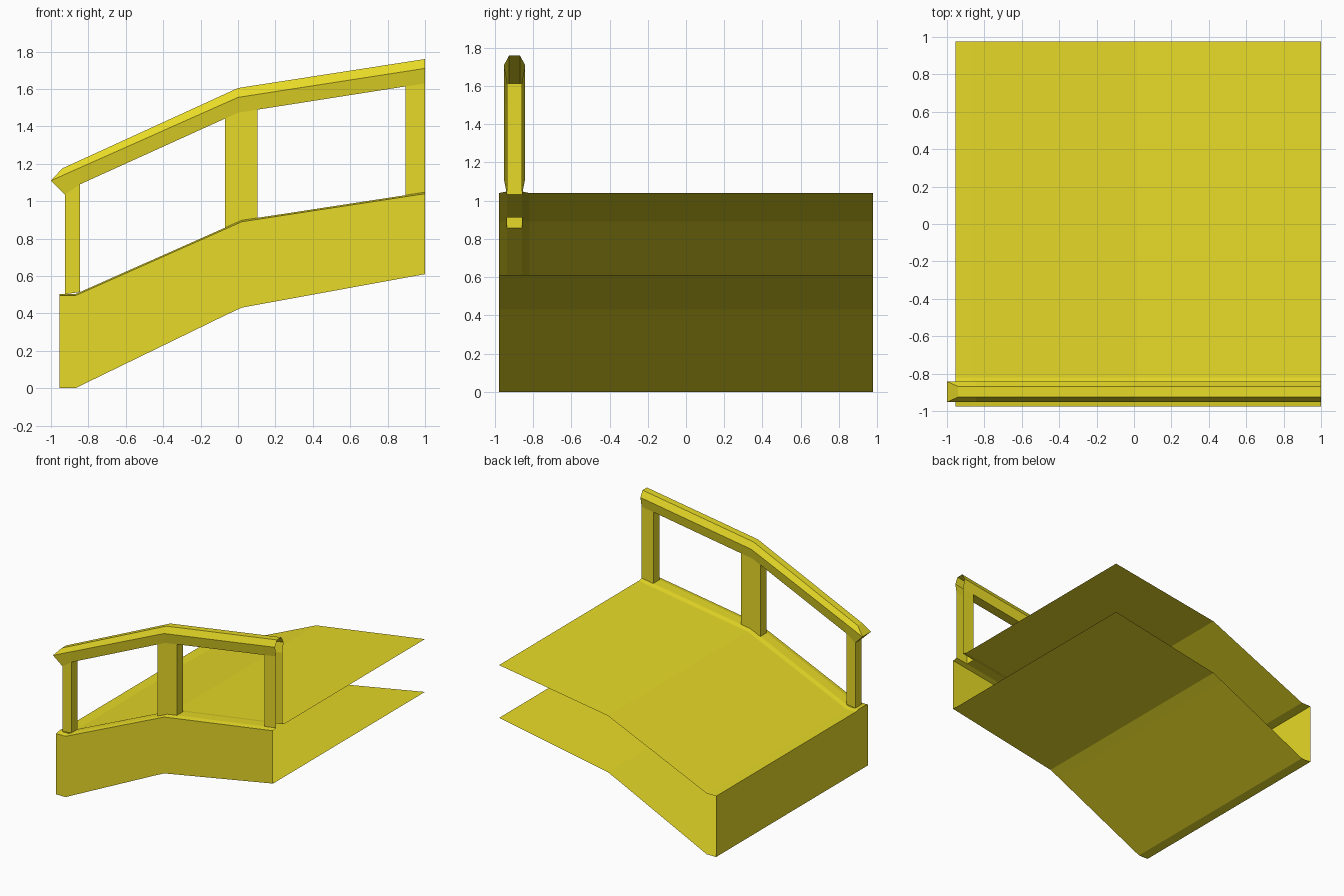
import bpy, bmesh

if "Cube" in bpy.data.objects:
    bpy.data.objects.remove(bpy.data.objects["Cube"])

mat = bpy.data.materials.new("yellow")
mat.diffuse_color = (0.8, 0.7, 0.02, 1)
mat.use_nodes = True
mat.node_tree.nodes["Principled BSDF"].inputs["Base Color"].default_value = mat.diffuse_color

# Side profiles as (x, z) polylines
DECK_TOP = [(-0.955, 0.495), (-0.87, 0.495), (0.02, 0.89), (1, 1.04)]
DECK_LOW = [(-0.955, 0.0), (-0.87, 0.0), (0.015, 0.43), (1, 0.61)]
RAIL_TOP = [(-0.94, 1.175), (0, 1.605), (1, 1.76)]
RAIL_SIDE = [(-1, 1.11), (0, 1.555), (1, 1.71)]
RAIL_LOW = [(-0.925, 1.035), (-0.845, 1.09), (0, 1.473), (1, 1.63)]
POSTS = [(-0.925, -0.845), (-0.07, 0.105), (0.895, 1.0)]
YC, HALF = -0.897, 0.04          # railing centre line, post half depth
Y0, Y1 = -0.977, 0.977           # deck edges
CURB = 0.008


def height(line, x):
    for (xa, za), (xb, zb) in zip(line, line[1:]):
        if x <= xb:
            return za + (zb - za) * (x - xa) / (xb - xa)
    return line[-1][1]


def in_post(xa, xb):
    return any(a - 1e-5 < (xa + xb) / 2 < b + 1e-5 for a, b in POSTS)


def make(name, faces):
    bm = bmesh.new()
    for f in faces:
        bm.faces.new([bm.verts.new(p) for p in f])
    bmesh.ops.remove_doubles(bm, verts=bm.verts, dist=1e-4)
    bmesh.ops.recalc_face_normals(bm, faces=bm.faces)
    me = bpy.data.meshes.new(name)
    bm.to_mesh(me)
    bm.free()
    me.materials.append(mat)
    ob = bpy.data.objects.new(name, me)
    bpy.context.collection.objects.link(ob)


# Deck shell: top, underside, front wall and left end; back and right stay open
xs = [-0.955, -0.925, -0.87, -0.845, -0.07, 0.02, 0.105, 0.895, 1.0]
ys = [(Y0, 0), (YC - HALF, CURB), (YC + HALF, CURB), (-0.82, 0), (Y1, 0)]
deck = []
for xa, xb in zip(xs, xs[1:]):
    ta, tb = height(DECK_TOP, xa), height(DECK_TOP, xb)
    for i in range(4):
        if i == 1 and in_post(xa, xb):
            continue                      # hollow post stands here
        (ya, ca), (yb, cb) = ys[i], ys[i + 1]
        deck.append([(xa, ya, ta + ca), (xb, ya, tb + ca),
                     (xb, yb, tb + cb), (xa, yb, ta + cb)])
    la, lb = height(DECK_LOW, xa), height(DECK_LOW, xb)
    deck.append([(xa, Y1, la), (xb, Y1, lb), (xb, Y0, lb), (xa, Y0, la)])
    deck.append([(xa, Y0, la), (xb, Y0, lb), (xb, Y0, ta), (xa, Y0, ta)]
                if ta == tb else
                [(xa, Y0, la), (xb, Y0, lb), (xb, Y0, tb), (xa, Y0, ta)])
x, z = DECK_TOP[0]
deck.append([(x, Y0, 0)] + [(x, y, z + c) for y, c in ys] + [(x, Y1, 0)])
make("bridge_deck", deck)


# Hollow posts, open at both ends; the last one is also open at x = 1
for name, (a, b) in zip(("left_post", "middle_post", "right_post"), POSTS):
    px = [a] + [m for m in (0.0, 0.02) if a < m < b] + [b]
    low = [height(DECK_TOP, x) + CURB for x in px]
    top = [height(RAIL_LOW, x) for x in px]
    faces = []
    for s in (-1, 1):
        y = YC + s * HALF
        face = [(x, y, z) for x, z in zip(px, low)]
        face += [(x, y, z) for x, z in reversed(list(zip(px, top)))]
        faces.append(face[::-s])
    for k in ((0, -1) if b < 1 else (0,)):
        faces.append([(px[k], YC - HALF, low[k]), (px[k], YC + HALF, low[k]),
                      (px[k], YC + HALF, top[k]), (px[k], YC - HALF, top[k])])
    make(name, faces)


# Handrail: six-sided section swept along the slope, underside only between posts
def section(x, first=False):
    pts = []
    for line, h in ((RAIL_TOP, 0.028), (RAIL_SIDE, 0.055), (RAIL_LOW, HALF)):
        px = line[0][0] if first else x
        pts.append([(px, YC + s * h, height(line, px)) for s in (-1, 1)])
    return pts


stations = [-0.925, -0.845, -0.07, 0.0, 0.105, 0.895, 1.0]
rings = [section(x, i == 0) for i, x in enumerate(stations)]
rail = []
for i, (p, q) in enumerate(zip(rings, rings[1:])):
    rail.append([p[0][0], q[0][0], q[0][1], p[0][1]])
    for s in (0, 1):
        for k in (0, 1):
            rail.append([p[k][s], p[k + 1][s], q[k + 1][s], q[k][s]])
    if not in_post(stations[i], stations[i + 1]):
        rail.append([p[2][0], p[2][1], q[2][1], q[2][0]])
# Pointed left end of the rail
e = rings[0]
for k in (0, 1):
    rail.append([e[k][0], e[k][1], e[k + 1][1], e[k + 1][0]])
make("handrail", rail)
